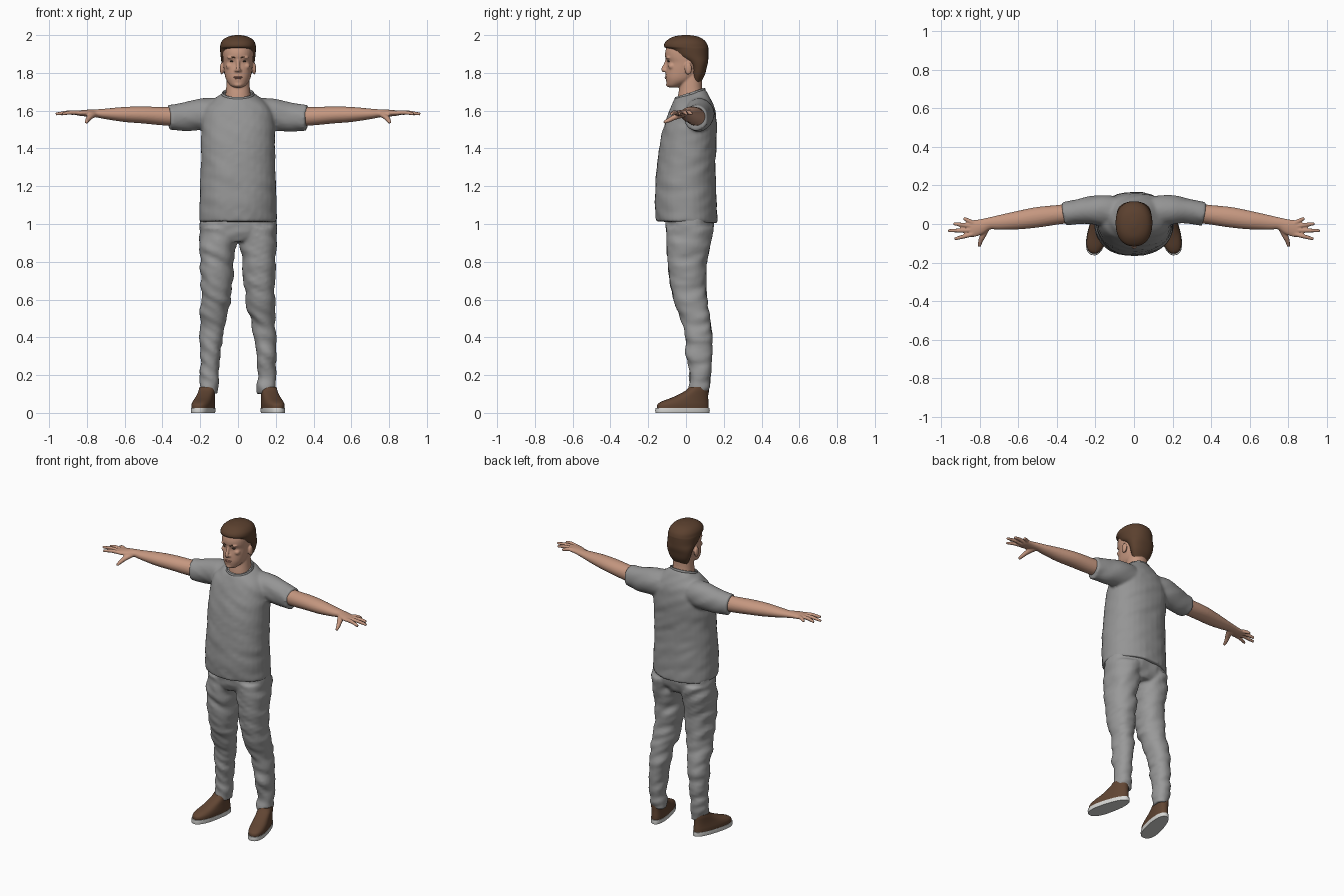
import bpy, bmesh, math
from mathutils import Vector, Matrix, noise


def material(name, rgb):
    m = bpy.data.materials.new(name)
    m.diffuse_color = (*rgb, 1)
    return m


SKIN = material("skin", (0.56, 0.31, 0.215))
LIP = material("lip", (0.42, 0.19, 0.14))
HAIR = material("brown_hair", (0.105, 0.052, 0.028))
SHOE = material("brown_leather", (0.12, 0.06, 0.033))
SHIRT = material("shirt_grey", (0.30, 0.30, 0.30))
PANTS = material("trouser_grey", (0.32, 0.32, 0.32))
SOLE = material("sole_white", (0.68, 0.68, 0.66))
EYE = material("eye_dark", (0.05, 0.035, 0.025))


def spline(rows, n):
    """Catmull-Rom through rows of numbers."""
    out = []
    for i in range(len(rows) - 1):
        a, b, c, d = (rows[max(0, min(len(rows) - 1, i + k))] for k in (-1, 0, 1, 2))
        for s in range(n):
            t = s / n
            out.append([0.5 * (2*q + (r - p)*t + (2*p - 5*q + 4*r - w)*t*t + (3*q - p - 3*r + w)*t**3)
                        for p, q, r, w in zip(a, b, c, d)])
    return out + [list(rows[-1])]


def unit_ring(e, seg=32):
    pw = lambda v: math.copysign(abs(v) ** (2 / e), v)
    return [(pw(math.cos(2*math.pi*k/seg)), pw(math.sin(2*math.pi*k/seg))) for k in range(seg)]


def stack(rows, side=1, e=2.2, n=5, taper=0):
    """Horizontal rings: z, centre x, half width, front y, back y, tilt."""
    rings = []
    for z, cx, rx, yf, yb, tilt in spline(rows, n):
        cy, ry = (yf + yb) / 2, (yb - yf) / 2
        rings.append([Vector((side * (cx + rx*u*(1 - taper*v)), cy + ry*v, z + tilt*ry*v))
                      for u, v in unit_ring(e)])
    return rings


def tube(rows, side=1, n=5, seg=24):
    """Rings along a path: x, y, z, flat radius, upright radius."""
    pts, rings = spline(rows, n), []
    for i, (x, y, z, ra, rb) in enumerate(pts):
        d = (Vector(pts[min(i + 1, len(pts) - 1)][:3]) - Vector(pts[max(i - 1, 0)][:3])).normalized()
        ref = Vector((0, 0, 1)) if abs(d.z) < 0.8 else Vector((0, 1, 0))
        a = d.cross(ref).normalized()
        b = a.cross(d)
        ring = [Vector((x, y, z)) + a*ra*u + b*rb*v for u, v in unit_ring(2, seg)]
        rings.append([Vector((side * p.x, p.y, p.z)) for p in ring])
    return rings


def ball(c, r, side=1):
    rows = []
    for k in range(1, 12):
        a = math.pi * k / 12
        s = math.sin(a)
        rows.append((c[2] - r[2]*math.cos(a), c[0], r[0]*s, c[1] - r[1]*s, c[1] + r[1]*s, 0))
    return stack(rows, side, 2, 1)


def build(name, parts, mat, voxel=0, smooth=3, folds=0):
    bm = bmesh.new()
    for rings in parts:
        vs = [[bm.verts.new(p) for p in r] for r in rings]
        k = len(vs[0])
        for a, b in zip(vs, vs[1:]):
            for i in range(k):
                bm.faces.new((a[i], a[(i+1) % k], b[(i+1) % k], b[i]))
        bm.faces.new(vs[0])
        bm.faces.new(vs[-1])
    bmesh.ops.recalc_face_normals(bm, faces=bm.faces)
    bm.normal_update()
    if folds:  # cloth creases
        for v in bm.verts:
            p = Vector((v.co.x*9, v.co.y*9, v.co.z*22 + v.co.x*12))
            v.co += v.normal * folds * noise.noise(p)
    me = bpy.data.meshes.new(name)
    bm.to_mesh(me)
    bm.free()
    me.materials.append(mat)
    me.shade_smooth()
    me.set_sharp_from_angle(angle=math.radians(45))
    ob = bpy.data.objects.new(name, me)
    bpy.context.collection.objects.link(ob)
    if voxel:  # fuse overlapping parts
        m = ob.modifiers.new("fuse", 'REMESH')
        m.mode, m.voxel_size, m.use_smooth_shade = 'VOXEL', voxel, True
        m = ob.modifiers.new("relax", 'SMOOTH')
        m.iterations, m.factor = smooth, 0.5
    return ob


SIDES = (1, -1)

# head, neck, nose, ears
skull = [(1.722, 0, .022, -.088, -.045, 0), (1.733, 0, .040, -.100, -.02, 0),
         (1.755, 0, .058, -.105, .03, 0), (1.78, 0, .068, -.108, .06, 0),
         (1.82, 0, .075, -.105, .085, 0), (1.855, 0, .079, -.100, .1, 0),
         (1.885, 0, .081, -.110, .1, 0), (1.92, 0, .081, -.108, .1, 0),
         (1.96, 0, .07, -.09, .085, 0), (1.985, 0, .04, -.05, .05, 0)]
neck = [(1.60, 0, .08, -.05, .12, 0), (1.68, 0, .067, -.042, .095, 0),
        (1.73, 0, .062, -.034, .085, 0), (1.80, 0, .058, -.03, .085, 0)]
nose = [(0, -.100, 1.872, .008, .008), (0, -.108, 1.845, .009, .010),
        (0, -.118, 1.820, .012, .013), (0, -.112, 1.808, .014, .010)]
head = [stack(skull), stack(neck), tube(nose), ball((0, -.094, 1.737), (.022, .012, .012))]
for s in SIDES:
    head += [ball((.086, .012, 1.822), (.010, .02, .033), s),
             ball((.012, -.108, 1.812), (.008, .010, .007), s),
             ball((.033, -.092, 1.881), (.024, .014, .008), s),
             ball((.045, -.074, 1.835), (.02, .02, .018), s)]
build("head", head, SKIN, .005, 3)
build("lips", [ball((0, -.103, 1.778), (.024, .010, .004)), ball((0, -.102, 1.771), (.020, .010, .005))], LIP)
build("eyes", [ball((.032, -.090, 1.861), (.011, .009, .005), s) for s in SIDES], EYE)
build("eyebrows", [tube([(.014, -.106, 1.879, .003, .003), (.034, -.101, 1.885, .004, .004),
                         (.054, -.084, 1.880, .003, .003)], s) for s in SIDES], HAIR)

# hair
build("hair", [stack([(1.752, 0, .050, .03, .08, 0), (1.79, 0, .070, .028, .1, 0),
                      (1.83, 0, .082, .022, .11, 0), (1.86, 0, .088, -.005, .117, 0),
                      (1.89, 0, .092, -.06, .118, 0), (1.925, 0, .095, -.092, .118, 0),
                      (1.938, 0, .095, -.115, .117, 0), (1.96, 0, .090, -.112, .108, 0),
                      (1.98, 0, .074, -.09, .088, 0), (1.993, 0, .048, -.062, .06, 0),
                      (2.0, 0, .015, -.02, .02, 0)])], HAIR)

# arms with hands
fingers = [((.825, .000), (.860, .018), (.885, .030)), ((.84, -.012), (.895, -.004), (.938, .002)),
           ((.84, -.032), (.90, -.034), (.965, -.034)), ((.835, -.052), (.885, -.065), (.932, -.078))]
arms = []
for s in SIDES:
    arms.append(tube([(.28, .06, 1.57, .05, .05), (.38, .05, 1.57, .05, .049),
                      (.50, .035, 1.577, .053, .045), (.60, .020, 1.58, .048, .040),
                      (.70, .008, 1.583, .038, .028), (.755, .002, 1.586, .031, .021),
                      (.80, -.015, 1.587, .040, .018), (.84, -.025, 1.587, .044, .014),
                      (.86, -.027, 1.587, .035, .010)], s))
    for f in fingers:
        arms.append(tube([(x, y, z, r, r) for (x, y), z, r in
                          zip(f + (f[2],), (1.588, 1.59, 1.582), (.012, .011, .008))], s))
    arms.append(tube([(.765, -.015, 1.58, .02, .016), (.785, -.06, 1.565, .016, .014),
                      (.797, -.09, 1.55, .012, .012), (.803, -.118, 1.537, .008, .008)], s))
build("arms", arms, SKIN, .005, 3)

# t-shirt: torso and sleeves
torso = [(1.010, 0, .205, -.157, .165, -.03), (1.10, 0, .205, -.165, .163, 0),
         (1.20, 0, .201, -.163, .158, 0), (1.30, 0, .197, -.155, .157, 0),
         (1.40, 0, .195, -.143, .161, 0), (1.50, 0, .195, -.122, .165, 0),
         (1.57, 0, .190, -.100, .160, 0), (1.62, 0, .170, -.085, .145, .1),
         (1.658, 0, .130, -.070, .122, .2), (1.688, 0, .084, -.058, .100, .32)]
sleeve = [(.08, .06, 1.59, .08, .08), (.18, .072, 1.58, .078, .085),
          (.27, .067, 1.568, .066, .076), (.365, .052, 1.562, .062, .068)]
build("t_shirt", [stack(torso)] + [tube(sleeve, s, 6) for s in SIDES], SHIRT, .009, 4, .006)

# ribbed collar
collar = []
for k in range(49):
    a = 2 * math.pi * k / 48
    y = .021 + .076 * math.sin(a)
    collar.append((.081 * math.cos(a), y, 1.687 + .32 * (y - .021), .006, .009))
build("collar", [tube(collar, 1, 1, 10)], SHIRT)

# trousers
leg = [(.10, .148, .047, .022, .118, 0), (.14, .148, .050, .014, .126, 0), (.20, .150, .050, .018, .130, 0),
       (.30, .148, .053, .002, .137, 0), (.40, .140, .060, -.005, .138, 0),
       (.46, .136, .064, -.015, .130, 0), (.52, .130, .070, -.04, .124, 0),
       (.60, .118, .078, -.066, .110, 0), (.70, .112, .086, -.084, .108, 0),
       (.80, .112, .088, -.096, .112, 0), (.90, .105, .099, -.103, .130, 0),
       (.98, .100, .102, -.105, .140, 0)]
hips = [(.905, 0, .14, -.08, .11, 0), (.94, 0, .195, -.102, .135, 0),
        (1.0, 0, .202, -.107, .142, 0), (1.07, 0, .19, -.10, .14, 0)]
build("trousers", [stack(hips, 1, 2.5)] + [stack(leg, s) for s in SIDES], PANTS, .008, 3, .013)


# shoes
def turned(rings, side):
    pivot = Vector((side * .158, .075, 0))
    rot = Matrix.Rotation(side * math.radians(14), 3, 'Z')
    return [[rot @ p + pivot for p in r] for r in rings]


upper = [(.022, 0, .049, -.235, .045, 0), (.045, 0, .050, -.232, .045, 0), (.062, 0, .048, -.205, .044, 0),
         (.08, 0, .045, -.155, .043, 0), (.10, 0, .043, -.11, .043, 0),
         (.12, 0, .042, -.075, .043, 0), (.138, 0, .040, -.058, .042, 0)]
sole = [(0, 0, .050, -.242, .050, 0), (.012, 0, .052, -.244, .052, 0), (.026, 0, .051, -.242, .050, 0)]
build("shoe_uppers", [turned(stack(upper, s, 2.4, 4, .12), s) for s in SIDES], SHOE)
build("shoe_soles", [turned(stack(sole, s, 2.4, 1, .12), s) for s in SIDES], SOLE)
